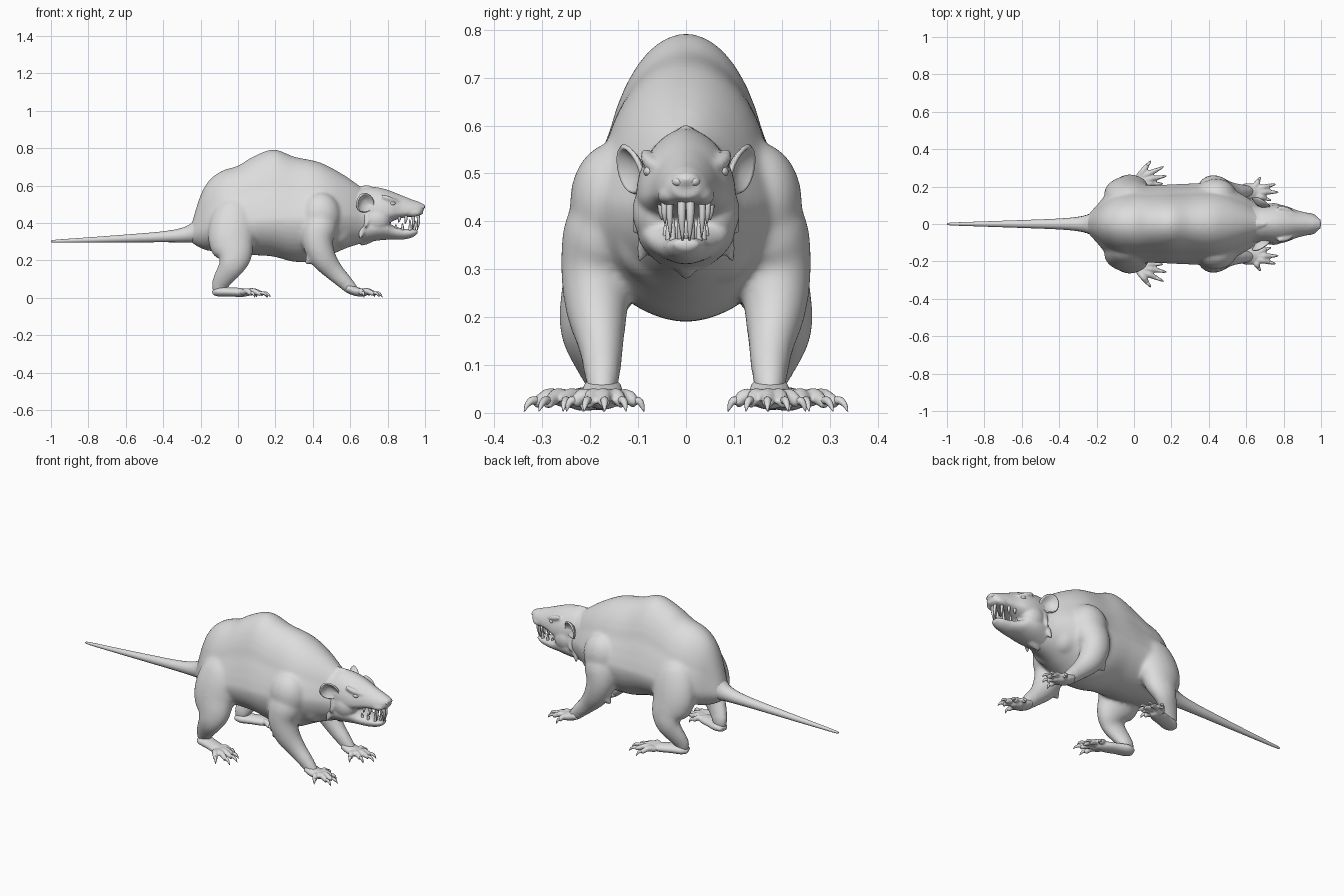
import bpy, bmesh, math
from mathutils import Vector, Matrix

fur = bpy.data.materials.new("grey_hide")
fur.diffuse_color = (0.72, 0.72, 0.72, 1)


def spline(rows, k=4):
    """Catmull-Rom interpolation of rows of numbers."""
    out = []
    for i in range(len(rows) - 1):
        p = [rows[min(max(i + d, 0), len(rows) - 1)] for d in (-1, 0, 1, 2)]
        for j in range(k):
            t = j / k
            out.append([b + .5 * t * (c - a + t * (2 * a - 5 * b + 4 * c - d + t * (3 * (b - c) + d - a)))
                        for a, b, c, d in zip(*p)])
    return out + [list(rows[-1])]


def skin(bm, loops, cap_start=True, cap_end=True):
    """Bridge a list of equal point loops into a surface."""
    vs = [[bm.verts.new(p) for p in loop] for loop in loops]
    n = len(vs[0])
    for a, b in zip(vs, vs[1:]):
        for i in range(n):
            bm.faces.new((a[i], a[(i + 1) % n], b[(i + 1) % n], b[i]))
    if cap_start:
        bm.faces.new(vs[0])
    if cap_end:
        bm.faces.new(vs[-1][::-1])


def hull(bm, sections, top=1.0, low=1.0, pinch=0, n=40):
    """Sections across x: (x, z bottom, z top, z widest, half width)."""
    loops = []
    for x, zb, zt, zw, hw in spline(sections):
        loop = []
        for i in range(n):
            a = math.tau * i / n
            c, s = math.cos(a), math.sin(a)
            y = math.copysign(abs(c) ** (top if s > 0 else low), c) * hw
            y *= 1 - pinch * min(1, max(0, s) / .45)
            loop.append((x, y, zw + s * ((zt - zw) if s > 0 else (zw - zb))))
        loops.append(loop)
    skin(bm, loops)


def tube(bm, pts, side=1, flat=1.0, n=14, k=3):
    """Points (x, y, z, radius); flat scales the sideways radius."""
    pts = spline(pts, k)
    ps = [Vector((p[0], p[1] * side, p[2])) for p in pts]
    loops = []
    for i, p in enumerate(ps):
        t = (ps[min(i + 1, len(ps) - 1)] - ps[max(i - 1, 0)]).normalized()
        s = Vector((0, 1, 0))
        s = (s - t * s.dot(t)).normalized()
        u = t.cross(s)
        r = max(pts[i][3], .0008)
        loops.append([p + s * (r * flat * math.cos(math.tau * j / n))
                      + u * (r * math.sin(math.tau * j / n)) for j in range(n)])
    skin(bm, loops)


def blob(bm, c, r, side=1, tilt=0):
    m = (Matrix.Translation((c[0], c[1] * side, c[2]))
         @ Matrix.Rotation(tilt, 4, 'Y') @ Matrix.Diagonal((*r, 1)))
    bmesh.ops.create_uvsphere(bm, u_segments=24, v_segments=14, radius=1, matrix=m)


def finish(bm, name, voxel=0, soften=0):
    bmesh.ops.recalc_face_normals(bm, faces=bm.faces)
    for f in bm.faces:
        f.smooth = True
    me = bpy.data.meshes.new(name)
    bm.to_mesh(me)
    bm.free()
    me.materials.append(fur)
    ob = bpy.data.objects.new(name, me)
    bpy.context.collection.objects.link(ob)
    if voxel:
        rm = ob.modifiers.new("blend", 'REMESH')
        rm.mode, rm.voxel_size, rm.use_smooth_shade = 'VOXEL', voxel, True
        sm = ob.modifiers.new("soften", 'SMOOTH')
        sm.factor, sm.iterations = .5, soften
    return ob


SIDES = (1, -1)

# Torso with a humped back and sagging belly
body = bmesh.new()
hull(body, [(-.25, .295, .39, .345, .045), (-.2, .265, .55, .36, .10),
            (-.15, .25, .633, .37, .155), (-.08, .245, .682, .385, .198),
            (0, .235, .706, .40, .21), (.08, .228, .755, .41, .208),
            (.19, .22, .794, .42, .212), (.3, .192, .755, .42, .217),
            (.42, .195, .73, .43, .22), (.5, .23, .695, .44, .20),
            (.58, .265, .648, .44, .158), (.66, .29, .592, .43, .11),
            (.73, .31, .55, .43, .085)], 1.0, 1.1, .16)
for s in SIDES:
    # Haunch, shank and heel
    tube(body, [(.0, .11, .52, .06), (-.015, .13, .46, .105), (-.025, .143, .39, .127),
                (-.035, .167, .30, .124), (-.02, .198, .225, .097), (-.035, .213, .17, .071),
                (-.075, .195, .11, .055), (-.097, .178, .065, .046), (-.098, .176, .025, .034)],
         s, .7, 20)
    # Shoulder, foreleg and elbow tuft
    blob(body, (.44, .15, .44), (.11, .093, .125), s)
    tube(body, [(.45, .13, .47, .075), (.435, .165, .38, .098), (.425, .186, .30, .083),
                (.455, .186, .215, .071), (.51, .178, .145, .053), (.565, .175, .09, .043),
                (.605, .175, .05, .035), (.635, .174, .028, .024)], s, .92, 20)
    tube(body, [(.42, .19, .25, .05), (.38, .19, .20, .024), (.36, .19, .18, .008)], s)
    # Chest muscle
    blob(body, (.535, .065, .37), (.085, .085, .10), s)
finish(body, "body", .0085, 18)

# Skull, upper muzzle and nose
head = bmesh.new()
hull(head, [(.60, .32, .62, .45, .11), (.66, .34, .592, .46, .10), (.70, .36, .595, .46, .10),
            (.76, .375, .588, .455, .104), (.815, .405, .572, .455, .096),
            (.87, .425, .55, .457, .074), (.93, .433, .526, .46, .059),
            (.97, .44, .512, .465, .045), (.99, .45, .50, .475, .028)], 1.15, .8)
blob(head, (.978, 0, .487), (.024, .031, .018))
# Lower jaw
hull(head, [(.64, .29, .43, .37, .085), (.69, .298, .43, .375, .097), (.74, .305, .425, .38, .102),
            (.79, .31, .41, .375, .09), (.83, .311, .385, .355, .07),
            (.88, .311, .37, .348, .052), (.93, .322, .366, .35, .04),
            (.96, .342, .364, .355, .024)], .8, 1.1)
# Crown crest and chin tuft
tube(head, [(.66, 0, .568, .035), (.69, 0, .586, .018), (.703, 0, .602, .005)])
tube(head, [(.70, 0, .32, .03), (.675, 0, .30, .02), (.655, 0, .282, .006)])
for s in SIDES:
    # Cheek, brow ridge, snout wrinkle and ruff tufts
    blob(head, (.745, .06, .42), (.07, .052, .07), s)
    tube(head, [(.77, .084, .543, .011), (.81, .079, .528, .014), (.85, .058, .512, .012), (.88, .04, .512, .006)], s)
    blob(head, (.93, .034, .455), (.05, .026, .022), s)
    for x, y, z in ((.695, .101, .39), (.665, .092, .33)):
        tube(head, [(x, y * .75, z + .05, .03), (x - .005, y * .95, z + .015, .016),
                    (x - .014, y * 1.06, z - .015, .004)], s)
finish(head, "head", .0065, 4)

# Feet: long hind soles, fore palms and spread toes
REAR = ((.025, .218), [(.09, .338), (.16, .307), (.175, .257), (.155, .215), (.10, .172)])
FORE = ((.645, .172), [(.675, .25), (.757, .213), (.772, .17), (.733, .125), (.67, .088)])


def toe_path(ball, tip, rows):
    """Toes start spread across the ball, then run to the claw tip."""
    (bx, by), (tx, ty) = ball, tip
    sy = by + (ty - by) * .3
    return [(bx + (tx - bx) * f, sy + (ty - sy) * f, z, r) for f, z, r in rows]


feet, claws = bmesh.new(), bmesh.new()
for s in SIDES:
    tube(feet, [(-.132, .165, .026, .014), (-.1, .175, .032, .026), (-.04, .195, .031, .025),
                (.02, .216, .028, .024), (.06, .23, .024, .014)], s, 1.7)
    tube(feet, [(.58, .175, .055, .024), (.62, .174, .038, .026),
                (.655, .172, .028, .022), (.69, .171, .022, .012)], s, 1.7)
    for ball, tips in (REAR, FORE):
        for tip in tips:
            tube(feet, toe_path(ball, tip, ((0, .026, .017), (.35, .037, .016),
                                            (.58, .027, .014), (.74, .019, .012))), s, 1, 12)
            tube(claws, toe_path(ball, tip, ((.62, .024, .009), (.8, .026, .0085),
                                             (.92, .017, .006), (1, .003, .001))), s, 1, 8)
finish(feet, "feet", .006, 3)
finish(claws, "claws")

# Tapered tail
tail = bmesh.new()
tube(tail, [(-.14, 0, .375, .10), (-.2, 0, .356, .073), (-.25, 0, .343, .05),
            (-.31, 0, .333, .037), (-.42, 0, .325, .028), (-.6, 0, .317, .021),
            (-.8, 0, .309, .014), (-.97, 0, .303, .008), (-1, 0, .302, .004)], 1, 1, 16)
finish(tail, "tail")

# Teeth: long front incisors, then side fangs above and below
teeth = bmesh.new()
for s in SIDES:
    tube(teeth, [(.958, .009, .46, .009), (.966, .009, .41, .008), (.958, .007, .36, .002)], s, 1, 8)
    tube(teeth, [(.935, .01, .345, .008), (.948, .012, .385, .007), (.95, .014, .412, .002)], s, 1, 8)
    for x, y, ln in ((.935, .034, .068), (.895, .045, .04), (.86, .052, .032)):
        tube(teeth, [(x, y, .455, .010), (x + .003, y, .435 - ln * .4, .008),
                     (x - .002, y * .97, .435 - ln, .0015)], s, .8, 8)
        tube(teeth, [(x - .017, y * .8, .345, .009), (x - .015, y * .82, .368 + ln * .3, .007),
                     (x - .017, y * .85, .368 + ln * .8, .0015)], s, .8, 8)
finish(teeth, "teeth")

# Cupped ears, leaning outward to a blunt tip
ears = bmesh.new()
for s in SIDES:
    nrm = Vector((.42, .9 * s, -.05)).normalized()
    up = Vector((-.1, .3 * s, 1))
    up = (up - nrm * up.dot(nrm)).normalized()
    sd = nrm.cross(up)
    c = Vector((.68, .119 * s, .508))
    skin(ears, [[c + up * (.05 * f * math.sin(a))
                 + sd * (.05 * f * math.cos(a) * (1 - .15 * math.sin(a)))
                 + Vector((0, .01 * s * f * f * math.sin(a), 0))
                 - nrm * (.024 * (1 - f * f))
                 for a in (math.tau * i / 20 for i in range(20))]
                for f in (.25, .5, .75, .92, 1)], True, False)
ears = finish(ears, "ears")
so = ears.modifiers.new("thickness", 'SOLIDIFY')
so.thickness, so.offset = .009, 0

# Eyes and nostril rims
eyes, nose = bmesh.new(), bmesh.new()
for s in SIDES:
    blob(eyes, (.825, .076, .504), (.017, .013, .011), s)
    blob(nose, (.986, .017, .483), (.012, .012, .01), s)
finish(eyes, "eyes")
finish(nose, "nostrils")
